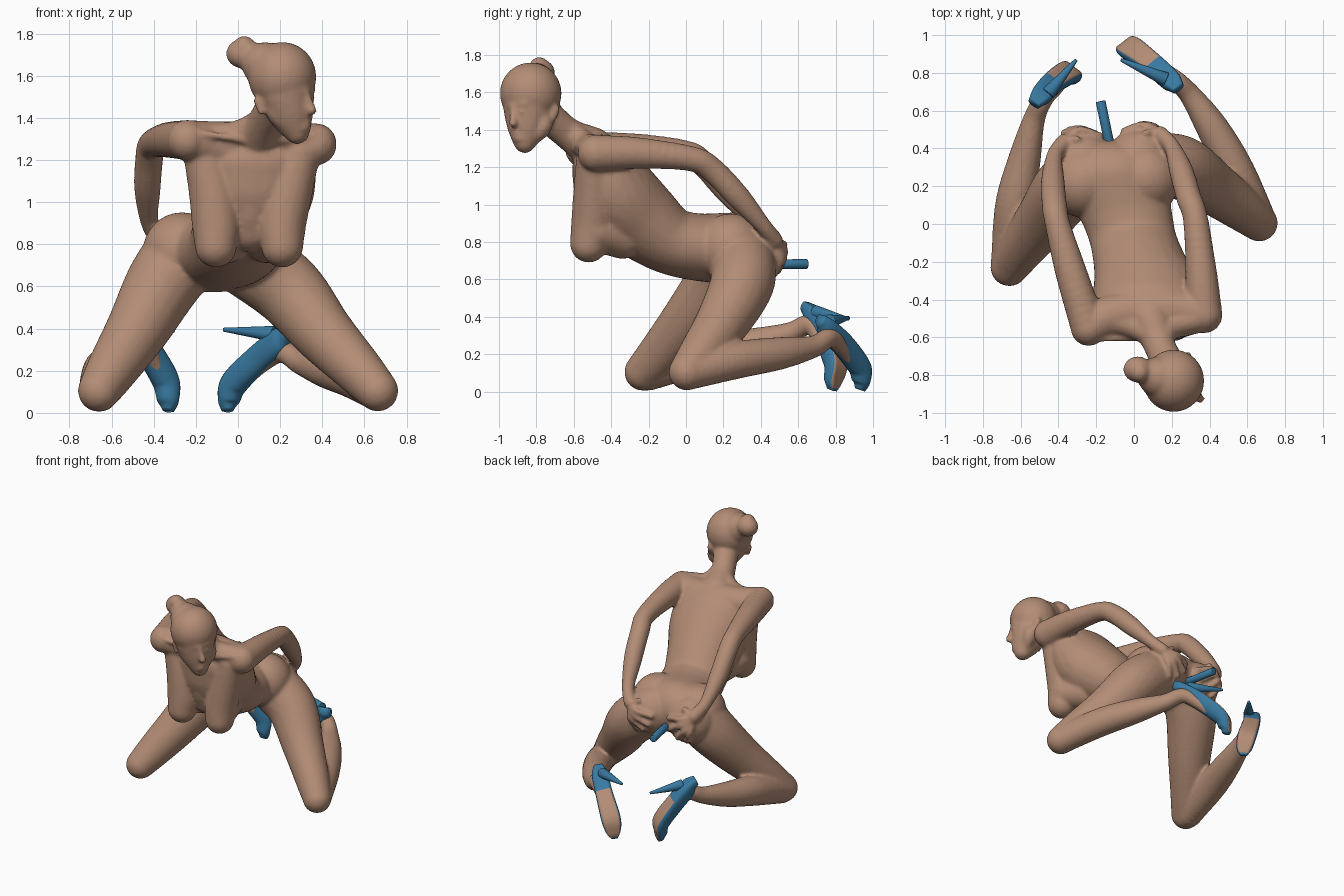
import bpy, bmesh, math
from mathutils import Vector, Matrix


def material(name, rgb):
    m = bpy.data.materials.new(name)
    m.diffuse_color = (*rgb, 1)
    return m


SKIN = material("warm skin", (0.45, 0.265, 0.18))
BLUE = material("blue", (0.04, 0.19, 0.35))


def spline(keys, steps):
    """Catmull-Rom through tuples of any length."""
    k = [Vector(p) for p in keys]
    k = [k[0] * 2 - k[1]] + k + [k[-1] * 2 - k[-2]]
    out = []
    for i in range(1, len(k) - 2):
        a, b, c, d = k[i - 1:i + 3]
        for s in range(steps):
            t = s / steps
            out.append(0.5 * (b * 2 + (c - a) * t + (a * 2 - b * 5 + c * 4 - d) * t * t
                              + (b * 3 - a - c * 3 + d) * t ** 3))
    return out + [k[-2]]


def finish(name, me, mats):
    ob = bpy.data.objects.new(name, me)
    bpy.context.collection.objects.link(ob)
    for m in mats:
        me.materials.append(m)
    for p in me.polygons:
        p.use_smooth = True
    return ob


def from_bmesh(name, bm, mats):
    me = bpy.data.meshes.new(name)
    bm.to_mesh(me)
    bm.free()
    return finish(name, me, mats)


verts, faces, templates = [], [], {}


def ball(seg):
    """Unit ball, made once for each resolution."""
    if seg not in templates:
        bm = bmesh.new()
        bmesh.ops.create_uvsphere(bm, u_segments=seg, v_segments=seg // 2 + 2, radius=1)
        bm.verts.index_update()
        templates[seg] = ([tuple(v.co) for v in bm.verts],
                          [[v.index for v in f.verts] for f in bm.faces])
        bm.free()
    return templates[seg]


def blob(p, r, wide=1, seg=16):
    x, y, z = p[:3]
    base = len(verts)
    vs, fs = ball(seg)
    verts.extend((x + a * r * wide, y + b * r, z + c * r) for a, b, c in vs)
    faces.extend([i + base for i in f] for f in fs)


def limb(keys, steps=7, seg=16):
    """Chain of overlapping balls: x, y, z, radius, optional widening in x."""
    keys = [k if len(k) == 5 else (*k, 1) for k in keys]
    for x, y, z, r, wide in spline(keys, steps):
        blob((x, y, z), r, wide, seg)


# torso, shoulder girdle, neck
limb([(-0.11, 0.25, 0.765, 0.193, 1.45), (-0.04, 0.05, 0.775, 0.18, 1.35),
      (0.0, -0.1, 0.815, 0.182, 1.27), (0.04, -0.25, 0.93, 0.215, 1.17),
      (0.07, -0.36, 1.04, 0.225, 1.28), (0.08, -0.43, 1.18, 0.18, 1.6)], 8, 28)
limb([(-0.23, -0.54, 1.295, 0.095), (-0.1, -0.48, 1.27, 0.115), (0.08, -0.46, 1.26, 0.125),
      (0.25, -0.46, 1.26, 0.115), (0.37, -0.48, 1.275, 0.1)], 6)
limb([(0.09, -0.5, 1.30, 0.115), (0.13, -0.63, 1.38, 0.086), (0.19, -0.76, 1.49, 0.09)])
for x in (-0.16, 0.33):
    limb([(0.14, -0.62, 1.4, 0.06), (0.11 * 0.6 + x * 0.4, -0.54, 1.32, 0.07), (x, -0.5, 1.3, 0.075)])
# chest
for x0, x1, x2 in ((-0.16, -0.12, -0.105), (0.29, 0.24, 0.21)):
    limb([(x0, -0.49, 1.23, 0.1), (x1, -0.49, 1.05, 0.115), (x2, -0.5, 0.9, 0.115),
          (x2, -0.52, 0.79, 0.1)], 7, 20)
    limb([(x2, -0.48, 0.86, 0.11), (0.6 * x2 + 0.01, -0.34, 0.83, 0.12)], 7, 20)
limb([(0.07, -0.48, 1.22, 0.1), (0.06, -0.47, 1.0, 0.11), (0.06, -0.42, 0.88, 0.12)], 7, 20)
# collar bones
limb([(-0.2, -0.61, 1.33, 0.018), (0.0, -0.605, 1.3, 0.018), (0.08, -0.59, 1.27, 0.016)], 8, 10)
limb([(0.36, -0.56, 1.32, 0.018), (0.22, -0.59, 1.3, 0.018), (0.13, -0.59, 1.27, 0.016)], 8, 10)

# head, jaw, bun
blob((0.21, -0.83, 1.595), 0.165, 0.98, 32)
limb([(0.225, -0.84, 1.52, 0.138), (0.25, -0.85, 1.43, 0.108), (0.28, -0.862, 1.335, 0.06)], 7, 20)
for x, y in ((0.175, -0.885), (0.275, -0.77)):
    limb([(x, y, 1.47, 0.055), (x + 0.02, y, 1.41, 0.05), (0.275, -0.86, 1.335, 0.045)])
blob((0.02, -0.77, 1.705), 0.07, 1.1, 20)
blob((0.03, -0.785, 1.735), 0.055)
limb([(0.06, -0.785, 1.69, 0.062), (0.13, -0.81, 1.65, 0.11)])
# nose, brow, lips, eyes, ears
limb([(0.32, -0.93, 1.53, 0.016), (0.338, -0.925, 1.48, 0.018), (0.352, -0.925, 1.435, 0.024)], 5, 10)
limb([(0.25, -0.96, 1.525, 0.018), (0.31, -0.928, 1.53, 0.022), (0.355, -0.86, 1.54, 0.018)], 6, 10)
for z in (1.383, 1.355):
    limb([(0.29, -0.92, z, 0.014), (0.325, -0.902, z, 0.019), (0.335, -0.865, z, 0.014)], 5, 10)
for p in ((0.272, -0.943, 1.485), (0.343, -0.875, 1.495)):
    blob(p, 0.022)
for p in ((0.11, -0.9, 1.43), (0.29, -0.71, 1.46)):
    limb([(*p, 0.018), (p[0] - 0.01, p[1] + 0.01, p[2] + 0.05, 0.028)], 4, 10)

# arms
limb([(0.37, -0.48, 1.275, 0.1), (0.355, -0.25, 1.275, 0.085), (0.325, 0.03, 1.245, 0.068),
      (0.29, 0.14, 1.185, 0.068), (0.25, 0.28, 1.04, 0.065), (0.2, 0.41, 0.89, 0.045),
      (0.14, 0.475, 0.81, 0.045)])
limb([(-0.24, -0.55, 1.295, 0.097), (-0.335, -0.25, 1.295, 0.085), (-0.405, 0.0, 1.275, 0.068),
      (-0.42, 0.09, 1.22, 0.068), (-0.43, 0.22, 1.07, 0.065), (-0.42, 0.36, 0.91, 0.045),
      (-0.37, 0.43, 0.82, 0.048)])

# hips, then hands whose fingers follow their surface
blob((-0.265, 0.22, 0.765), 0.187, 1, 28)
blob((0.06, 0.24, 0.765), 0.187, 1, 28)
for side, c, palm in ((1, (0.03, 0.335, 0.735), (0.13, 0.485, 0.79)),
                      (-1, (-0.27, 0.315, 0.735), (-0.37, 0.445, 0.80))):
    c, palm = Vector(c), Vector(palm)
    blob(c, 0.175, 1, 28)

    def on_skin(p, lift):
        return (*(c + (p - c).normalized() * (0.175 + lift)), 0.021)

    for i in range(4):
        ang = math.radians(-8 - 23 * i)
        d = Vector((-side * math.cos(ang), 0.1, math.sin(ang)))
        root = palm + Vector((-side * 0.01, 0, -0.014 * i))
        limb([(*root, 0.032), on_skin(palm + d * 0.09, 0.022), on_skin(palm + d * 0.19, 0.006)], 7, 10)
    limb([(*palm, 0.03), on_skin(palm + Vector((-side * 0.07, 0, 0.06)), 0.012)], 6, 10)

# thighs
limb([(0.05, 0.3, 0.725, 0.18), (0.24, 0.3, 0.58, 0.172), (0.405, 0.2, 0.38, 0.145),
      (0.57, 0.08, 0.205, 0.118), (0.663, 0.005, 0.105, 0.098)], 8, 24)
limb([(-0.27, 0.25, 0.74, 0.185), (-0.365, 0.18, 0.6, 0.175), (-0.475, 0.03, 0.4, 0.15),
      (-0.595, -0.13, 0.21, 0.122), (-0.66, -0.23, 0.105, 0.1)], 8, 24)
# lower legs running on into the insteps
limb([(0.66, 0.02, 0.105, 0.095), (0.54, 0.28, 0.17, 0.1), (0.42, 0.5, 0.205, 0.088),
      (0.3, 0.68, 0.24, 0.06), (0.21, 0.77, 0.29, 0.052), (0.12, 0.83, 0.24, 0.045),
      (0.05, 0.88, 0.17, 0.035)], 8)
limb([(-0.66, -0.2, 0.105, 0.1), (-0.63, 0.1, 0.2, 0.107), (-0.58, 0.34, 0.25, 0.088),
      (-0.53, 0.55, 0.31, 0.06), (-0.48, 0.66, 0.36, 0.052), (-0.42, 0.72, 0.28, 0.045),
      (-0.37, 0.765, 0.18, 0.035)], 8)

# fuse all balls into one smooth skin
raw = bpy.data.meshes.new("figure_parts")
raw.from_pydata(verts, [], faces)
figure = bpy.data.objects.new("figure", raw)
bpy.context.collection.objects.link(figure)
rm = figure.modifiers.new("fuse", 'REMESH')
rm.mode = 'VOXEL'
rm.voxel_size = 0.011
sm = figure.modifiers.new("soften", 'SMOOTH')
sm.factor = 0.5
sm.iterations = 8
fused = bpy.data.meshes.new_from_object(figure.evaluated_get(bpy.context.evaluated_depsgraph_get()))
bpy.data.objects.remove(figure)
bpy.data.meshes.remove(raw)
fused.materials.clear()
finish("figure", fused, [SKIN])


def rod(name, a, b, r1, r2):
    """Closed tapered rod between two points."""
    a, b = Vector(a), Vector(b)
    d = b - a
    mat = Matrix.Translation((a + b) / 2) @ d.to_track_quat('Z', 'Y').to_matrix().to_4x4()
    bm = bmesh.new()
    bmesh.ops.create_cone(bm, cap_ends=True, segments=24, radius1=r1, radius2=r2,
                          depth=d.length, matrix=mat)
    bv = from_bmesh(name, bm, [BLUE]).modifiers.new("edge", 'BEVEL')
    bv.width = 0.004
    bv.segments = 2


def shoe(name, path, sole_dir):
    """Loft of D-shaped sections; flat side is the sole. Keys: x, y, z, half width, depth."""
    rings = spline(path, 8)
    n_seg = 24
    bm = bmesh.new()
    loops = []
    for i, k in enumerate(rings):
        t = rings[min(i + 1, len(rings) - 1)] - rings[max(i - 1, 0)]
        t = Vector(t[:3]).normalized()
        n = Vector(sole_dir)
        n = (n - t * n.dot(t)).normalized()
        w = t.cross(n)
        loop = []
        for j in range(n_seg):
            h = math.sin(math.tau * j / n_seg)
            off = 0.028 * min(1, h * 1.6) if h > 0 else h * k[4]
            loop.append(bm.verts.new(Vector(k[:3]) + w * math.cos(math.tau * j / n_seg) * k[3] + n * off))
        loops.append(loop)
    for i in range(len(loops) - 1):
        for j in range(n_seg):
            q = (j + 1) % n_seg
            f = bm.faces.new((loops[i][j], loops[i][q], loops[i + 1][q], loops[i + 1][j]))
            # pale sole under the front of the foot
            f.material_index = int(2 <= j < n_seg // 2 - 2 and 14 < i < len(loops) - 4)
    bm.faces.new(loops[0])
    bm.faces.new(loops[-1])
    bmesh.ops.recalc_face_normals(bm, faces=bm.faces)
    from_bmesh(name, bm, [BLUE, SKIN])


# shoes with thin heels
shoe("left_shoe", [(0.235, 0.715, 0.385, 0.035, 0.03), (0.19, 0.765, 0.355, 0.056, 0.085),
                   (0.09, 0.855, 0.27, 0.06, 0.09), (-0.02, 0.935, 0.15, 0.068, 0.08),
                   (-0.045, 0.94, 0.06, 0.054, 0.055), (-0.045, 0.925, 0.012, 0.025, 0.02)],
     (-0.5, 0.75, 0.35))
shoe("right_shoe", [(-0.53, 0.635, 0.455, 0.035, 0.03), (-0.485, 0.69, 0.42, 0.056, 0.085),
                    (-0.42, 0.76, 0.31, 0.06, 0.09), (-0.34, 0.81, 0.16, 0.066, 0.08),
                    (-0.33, 0.79, 0.06, 0.054, 0.055), (-0.335, 0.775, 0.012, 0.025, 0.02)],
     (0.5, 0.75, 0.35))
rod("left_heel", (0.17, 0.765, 0.375), (-0.07, 0.87, 0.395), 0.038, 0.009)
rod("right_heel", (-0.455, 0.69, 0.425), (-0.305, 0.87, 0.388), 0.038, 0.009)

# short blue rod
rod("blue_rod", (-0.125, 0.40, 0.68), (-0.177, 0.65, 0.683), 0.026, 0.026)
